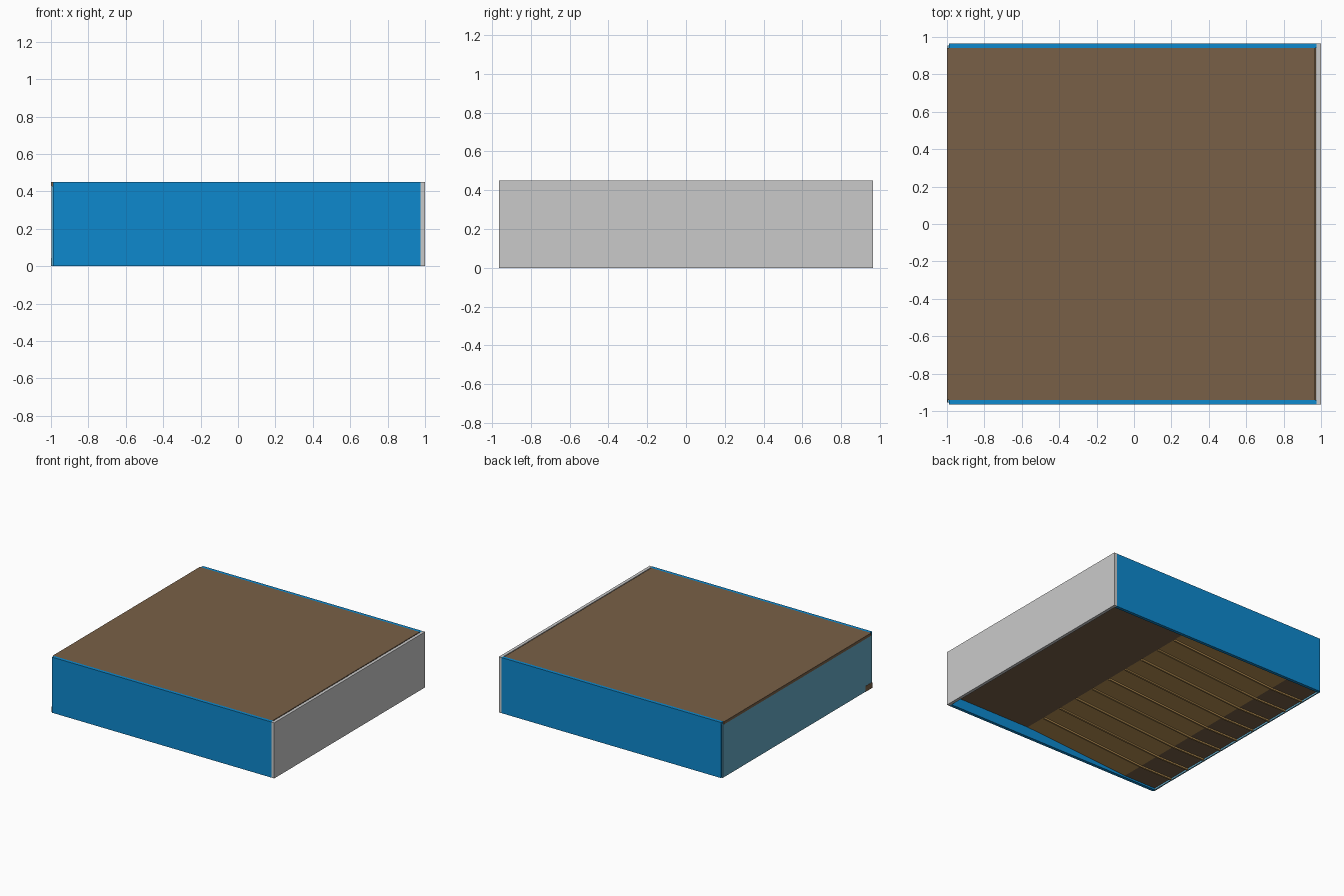
import bpy

cube = bpy.data.objects.get("Cube")
if cube:
    bpy.data.objects.remove(cube, do_unlink=True)


def material(name, rgb):
    linear = [((c / 255 + 0.055) / 1.055) ** 2.4 for c in rgb] + [1.0]
    m = bpy.data.materials.new(name)
    m.use_nodes = True
    m.diffuse_color = linear
    m.node_tree.nodes["Principled BSDF"].inputs["Base Color"].default_value = linear
    return m


blue = material("blue", (13, 137, 206))
pale_blue = material("pale blue", (102, 169, 197))
grey = material("light grey", (202, 202, 202))
brown = material("brown", (121, 96, 71))
tan = material("tan wood", (187, 147, 85))


def build(name, verts, faces, mat):
    mesh = bpy.data.meshes.new(name)
    mesh.from_pydata(verts, [], faces)
    mesh.materials.append(mat)
    obj = bpy.data.objects.new(name, mesh)
    bpy.context.collection.objects.link(obj)
    return obj


def slab(name, x0, x1, y0, y1, bottoms, tops, mat):
    """Box whose bottom and top heights may differ between its two x ends."""
    verts = [(x, y, z[i]) for z in (bottoms, tops)
             for i, x in enumerate((x0, x1)) for y in (y0, y1)]
    faces = [(0, 1, 3, 2), (4, 6, 7, 5), (0, 4, 5, 1),
             (2, 3, 7, 6), (0, 2, 6, 4), (1, 5, 7, 3)]
    return build(name, verts, faces, mat)


def box(name, x, y, z, mat):
    return slab(name, *x, *y, (z[0], z[0]), (z[1], z[1]), mat)


HALF_Y, INNER_Y, HEIGHT = 0.965, 0.94, 0.45

# Outer walls
box("front_wall", (-0.99, 0.975), (-HALF_Y, -INNER_Y), (0, HEIGHT), blue)
box("back_wall", (-0.99, 0.975), (INNER_Y, HALF_Y), (0, HEIGHT), blue)
box("left_end_wall", (0.975, 1), (-HALF_Y, HALF_Y), (0, HEIGHT), grey)
box("right_end_wall", (-0.998, -0.988), (-INNER_Y - 0.015, INNER_Y + 0.015), (0, 0.428), pale_blue)

# Lid, with a narrow gap beside the grey wall
box("lid", (-1, 0.968), (-INNER_Y, INNER_Y), (0.428, HEIGHT), brown)

# Small corner plate on the right end
box("corner_plate", (-1, -0.997), (-0.955, -0.87), (0, 0.045), brown)

# Floor: raised level, ramp, lower level
HIGH, LOW, THICK = 0.08, 0.014, 0.02
X_HIGH, X_LOW, X_END = 0.24, -0.7, -0.988
box("raised_floor", (X_HIGH, 0.972), (-INNER_Y, INNER_Y), (HIGH, HIGH + THICK), brown)
slab("ramp_floor", X_LOW, X_HIGH, -INNER_Y, INNER_Y,
     (LOW, HIGH), (LOW + THICK, HIGH + THICK), tan)
box("lower_floor", (X_END, X_LOW), (-INNER_Y, INNER_Y), (LOW, LOW + THICK), brown)

# Thin battens under the ramp and lower level
COUNT, DROP = 9, 0.012
for i in range(COUNT):
    y = -INNER_Y + (i + 1) * 2 * INNER_Y / (COUNT + 1)
    slab(f"ramp_batten_{i + 1}", X_LOW, X_HIGH, y - 0.007, y + 0.007,
         (LOW - DROP, HIGH - DROP), (LOW, HIGH), tan)
    box(f"lower_batten_{i + 1}", (X_END, X_LOW), (y - 0.007, y + 0.007), (LOW - DROP, LOW), tan)
